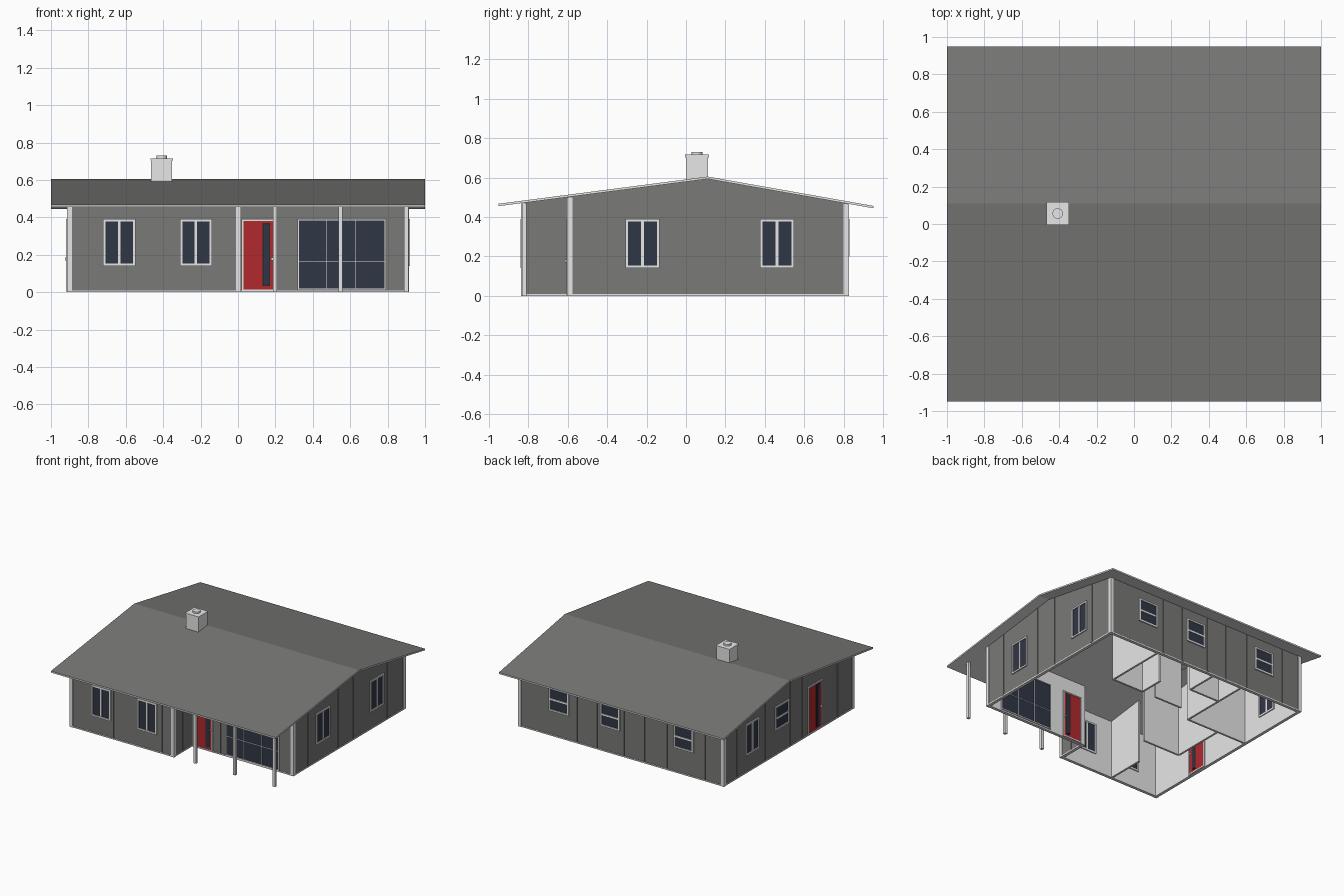
import bpy, bmesh

if "Cube" in bpy.data.objects:
    bpy.data.objects.remove(bpy.data.objects["Cube"])

COLOURS = {
    "siding grey": (0.192, 0.192, 0.186),
    "roof grey": (0.187, 0.187, 0.18),
    "trim light grey": (0.8, 0.8, 0.8),
    "interior white": (0.8, 0.8, 0.8),
    "glass dark blue": (0.03, 0.038, 0.06),
    "door red": (0.44, 0.022, 0.027),
    "door light charcoal": (0.022, 0.023, 0.03),
}
MATS = []
for title, rgb in COLOURS.items():
    m = bpy.data.materials.new(title)
    m.use_nodes = True
    m.diffuse_color = (*rgb, 1)
    m.node_tree.nodes["Principled BSDF"].inputs["Base Color"].default_value = (*rgb, 1)
    MATS.append(m)
SIDING, ROOF, TRIM, INSIDE, GLASS, RED, CHARCOAL = range(7)

RIDGE, THICK = 0.11, 0.012
W, FRONT, PORCH, BACK = 0.91, -0.83, -0.598, 0.82
WING = 0.01
WALL = 0.02


def roof_top(y):
    if y < RIDGE:
        return 0.605 - (RIDGE - y) * 0.13
    return 0.605 - (y - RIDGE) * 0.177


def under(y):
    return roof_top(y) - THICK


def finish(name, bm):
    bmesh.ops.recalc_face_normals(bm, faces=bm.faces)
    mesh = bpy.data.meshes.new(name)
    bm.to_mesh(mesh)
    bm.free()
    for m in MATS:
        mesh.materials.append(m)
    ob = bpy.data.objects.new(name, mesh)
    bpy.context.collection.objects.link(ob)
    return ob


def add_box(bm, lo, hi, mat):
    made = bmesh.ops.create_cube(bm, size=1)["verts"]
    for v in made:
        v.co = [(a + b) / 2 + c * (b - a) for a, b, c in zip(lo, hi, v.co)]
    for f in {f for v in made for f in v.link_faces}:
        f.material_index = mat


def box(name, lo, hi, mat):
    bm = bmesh.new()
    add_box(bm, lo, hi, mat)
    return finish(name, bm)


def extrude_x(name, profile, x0, x1, mat):
    """Prism with a y-z profile, extruded along x."""
    bm = bmesh.new()
    face = bm.faces.new([bm.verts.new((x0, y, z)) for y, z in profile])
    out = bmesh.ops.extrude_face_region(bm, geom=[face])["geom"]
    for v in out:
        if isinstance(v, bmesh.types.BMVert):
            v.co.x = x1
    for f in bm.faces:
        f.material_index = mat
    return finish(name, bm)


# Roof: two grey pitches, pale fascia edges and pale underside
ends = [-0.95, RIDGE, 0.95]
roof = extrude_x("roof", [(y, roof_top(y)) for y in ends] + [(y, under(y)) for y in ends[::-1]],
                 -1, 1, ROOF)
for p in roof.data.polygons:
    if p.normal.z < 0.5:
        p.material_index = TRIM

# Outer walls: an L-shaped shell, open below, siding outside and white inside
outline = [(-W, FRONT), (WING, FRONT), (WING, PORCH), (W, PORCH),
           (W, RIDGE), (W, BACK), (-W, BACK), (-W, RIDGE)]


def inset(x, y):
    ny = y if y == RIDGE else y + (WALL if y < 0 else -WALL)
    return (x + WALL if x < -0.5 else x - WALL), ny


bm = bmesh.new()
rings = []
for pts in (outline, [inset(*p) for p in outline]):
    rings.append([[bm.verts.new((x, y, z)) for z in (0, under(y))] for x, y in pts])
for i in range(len(outline)):
    j = (i + 1) % len(outline)
    (o0, o1), (p0, p1) = rings[0][i], rings[0][j]
    (a0, a1), (b0, b1) = rings[1][i], rings[1][j]
    for verts, mat in (((o0, p0, p1, o1), SIDING), ((b0, a0, a1, b1), INSIDE),
                       ((o0, a0, b0, p0), TRIM), ((o1, p1, b1, a1), TRIM)):
        bm.faces.new(verts).material_index = mat
finish("outer_walls", bm)

# Each wall run: axis, fixed coordinate, outward sign, start, end, batten positions
RUNS = {
    "front_wing": ("x", FRONT, -1, -W, WING, (-0.76, -0.53, -0.35, -0.1)),
    "porch_side": ("y", WING, 1, FRONT, PORCH, (-0.71,)),
    "porch_wall": ("x", PORCH, -1, WING, W, (0.26, 0.84)),
    "left_gable": ("y", W, 1, PORCH, BACK, (-0.41, -0.02, 0.17, 0.6)),
    "back_wall": ("x", BACK, 1, -W, W, (-0.74, -0.4, -0.2, -0.02, 0.22, 0.4, 0.74)),
    "right_gable": ("y", -W, -1, FRONT, BACK, (-0.63, -0.18, -0.03, 0.29, 0.65)),
}


def run_box(bm, run, u0, u1, z0, z1, inner, outer, mat):
    """Box on a wall, from depth inner to outer along the outward direction."""
    axis, fixed, sign = RUNS[run][:3]
    d0, d1 = sorted((fixed + sign * inner, fixed + sign * outer))
    if axis == "x":
        add_box(bm, (u0, d0, z0), (u1, d1, z1), mat)
    else:
        add_box(bm, (d0, u0, z0), (d1, u1, z1), mat)


def opening(name, run, u0, u1, z0, z1, fill, uprights=(), rails=(), bar=0.014, frame=0.013):
    """Framed panel that shows on both faces of the wall."""
    bm = bmesh.new()
    back, out = -WALL - 0.008, 0.009
    run_box(bm, run, u0 + frame, u1 - frame, z0 + frame, z1 - frame, back + 0.005, out - 0.007, fill)
    for a, b in ((u0, u0 + frame), (u1 - frame, u1)):
        run_box(bm, run, a, b, z0, z1, back, out, TRIM)
    for a, b in ((z0, z0 + frame), (z1 - frame, z1)):
        run_box(bm, run, u0 + frame, u1 - frame, a, b, back, out, TRIM)
    for u in uprights:
        run_box(bm, run, u - bar / 2, u + bar / 2, z0, z1, back + 0.002, out - 0.003, TRIM)
    for z in rails:
        run_box(bm, run, u0, u1, z - bar / 2, z + bar / 2, back + 0.002, out - 0.003, TRIM)
    finish(name, bm)


# Tall windows with a centre upright
for run, centres in (("front_wing", (-0.635, -0.225)), ("left_gable", (-0.22, 0.462)),
                     ("right_gable", (0.46,))):
    for i, c in enumerate(centres):
        opening(f"{run}_window_{i + 1}", run, c - 0.086, c + 0.086, 0.141, 0.391, GLASS, uprights=(c,))

# Short sash windows with a centre rail
for run, centres in (("back_wall", (0.555, 0.098, -0.556)), ("right_gable", (0.08,))):
    for i, c in enumerate(centres):
        opening(f"{run}_sash_window_{i + 1}", run, c - 0.088, c + 0.088, 0.2, 0.391, GLASS, rails=(0.294,))

# Patio glazing
opening("patio_glazing", "porch_wall", 0.318, 0.79, 0.012, 0.39, GLASS,
        uprights=(0.475, 0.63), rails=(0.165,), bar=0.004, frame=0.007)


# Doors with a narrow glass light in a dark surround and a handle
def door(name, run, u0, u1, light, knob):
    opening(name, run, u0, u1, 0.004, 0.39, RED, frame=0.01)
    bm = bmesh.new()
    run_box(bm, run, light - 0.02, light + 0.02, 0.032, 0.37, -WALL - 0.006, 0.005, CHARCOAL)
    run_box(bm, run, light - 0.013, light + 0.013, 0.04, 0.362, -WALL - 0.008, 0.007, GLASS)
    run_box(bm, run, knob - 0.005, knob + 0.005, 0.17, 0.185, -WALL - 0.015, 0.016, TRIM)
    finish(name + "_light_and_handle", bm)


door("front_door", "porch_wall", 0.02, 0.198, 0.152, 0.181)
door("side_door", "right_gable", -0.43, -0.25, -0.372, -0.412)

# Vertical battens and base trim
for run, (axis, fixed, sign, start, end, battens) in RUNS.items():
    bm = bmesh.new()
    for u in battens:
        top = under(fixed if axis == "x" else u) - 0.004
        run_box(bm, run, u - 0.008, u + 0.008, 0.01, top, -0.002, 0.005, SIDING)
    finish(run + "_battens", bm)
    bm = bmesh.new()
    run_box(bm, run, start, end, 0, 0.01, -0.002, 0.004, TRIM)
    finish(run + "_base_trim", bm)

# Corner boards
for i, (x, y) in enumerate([p for p in outline if p[1] != RIDGE]):
    dx = -0.022 if x >= 0 else 0.022
    dy = 0.022 if y < 0 else -0.022
    (x0, x1), (y0, y1) = sorted((x - dx * 0.25, x + dx)), sorted((y - dy * 0.25, y + dy))
    box(f"corner_board_{i + 1}", (x0, y0, 0), (x1, y1, under(y) - 0.002), TRIM)

# Porch posts
for i, x in enumerate((0.197, 0.547, 0.9)):
    box(f"porch_post_{i + 1}", (x - 0.011, FRONT - 0.002, 0), (x + 0.011, FRONT + 0.02, under(FRONT)), TRIM)


# Interior partitions reaching the roof
def partition_y(name, x, y0, y1):
    tops = [y1] + ([RIDGE] if y0 < RIDGE < y1 else []) + [y0]
    extrude_x(name, [(y0, 0), (y1, 0)] + [(y, under(y)) for y in tops], x - 0.008, x + 0.008, INSIDE)


def partition_x(name, y, x0, x1):
    box(name, (x0, y - 0.008, 0), (x1, y + 0.008, under(y) - 0.003), INSIDE)


for i, (x, y0, y1) in enumerate(((-0.47, -0.81, -0.5), (0.45, 0.3, 0.8), (-0.08, 0.55, 0.8),
                                 (-0.635, -0.245, 0.2), (-0.35, 0.2, 0.8), (0.17, 0.3, 0.5))):
    partition_y(f"partition_along_{i + 1}", x, y0, y1)
for i, (y, x0, x1) in enumerate(((0.2, -0.89, -0.35), (0.3, 0.17, 0.45), (0.3, -0.2, 0.05),
                                 (-0.245, -0.635, -0.3), (0.55, -0.35, -0.08))):
    partition_x(f"partition_across_{i + 1}", y, x0, x1)

# Chimney with cap and flue
CX, CY = -0.408, 0.056
for name, half, z0, z1 in (("chimney_stack", 0.056, 0.55, 0.705), ("chimney_cap", 0.061, 0.703, 0.716)):
    box(name, (CX - half, CY - half, z0), (CX + half, CY + half, z1), TRIM)
bpy.ops.mesh.primitive_cylinder_add(vertices=24, radius=0.028, depth=0.03, location=(CX, CY, 0.715))
flue = bpy.context.object
flue.name = "chimney_flue"
flue.data.materials.append(MATS[TRIM])
bpy.ops.object.shade_smooth_by_angle()
